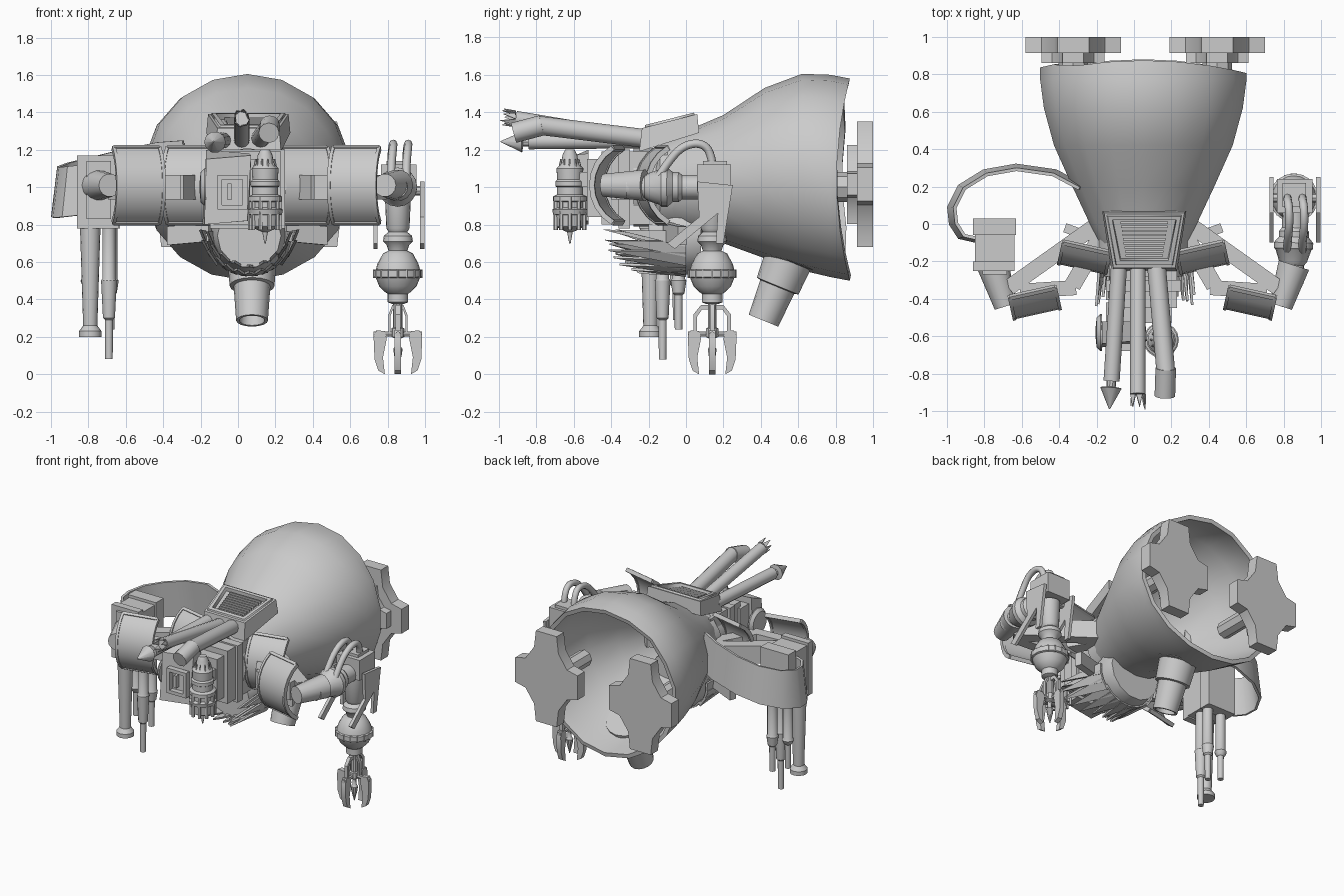
import bpy, bmesh, random
from math import sin, cos, pi, radians
from mathutils import Vector, Matrix

if "Cube" in bpy.data.objects:
    bpy.data.objects.remove(bpy.data.objects["Cube"])

random.seed(4)
XC = 0.05


def make(name, verts, faces, angle=35, thick=0, offset=-1):
    me = bpy.data.meshes.new(name)
    me.from_pydata([tuple(v) for v in verts], [], faces)
    bm = bmesh.new()
    bm.from_mesh(me)
    bmesh.ops.recalc_face_normals(bm, faces=bm.faces)
    bm.to_mesh(me)
    bm.free()
    ob = bpy.data.objects.new(name, me)
    bpy.context.collection.objects.link(ob)
    if thick:
        m = ob.modifiers.new("thickness", 'SOLIDIFY')
        m.thickness, m.offset = thick, offset
        solid = bpy.data.meshes.new_from_object(ob.evaluated_get(bpy.context.evaluated_depsgraph_get()))
        ob.modifiers.clear()
        ob.data = solid
    ob.data.polygons.foreach_set("use_smooth", [True] * len(ob.data.polygons))
    ob.data.set_sharp_from_angle(angle=radians(angle))
    return ob


def skin(name, rings, caps=(True, True), **kw):
    n = len(rings[0])
    faces = [(i * n + j, i * n + (j + 1) % n, (i + 1) * n + (j + 1) % n, (i + 1) * n + j)
             for i in range(len(rings) - 1) for j in range(n)]
    if caps[0]:
        faces.append(tuple(range(n))[::-1])
    if caps[1]:
        faces.append(tuple(range((len(rings) - 1) * n, len(rings) * n)))
    return make(name, [v for r in rings for v in r], faces, **kw)


def lathe(name, prof, base=(0, 0, 0), d=(0, 0, 1), n=16, **kw):
    q = Vector(d).to_track_quat('Z', 'Y')
    rings = [[Vector(base) + q @ Vector((r * cos(2 * pi * j / n), r * sin(2 * pi * j / n), h))
              for j in range(n)] for r, h in prof]
    return skin(name, rings, **kw)


def rod(name, p, q, r, r2=None, n=12):
    d = Vector(q) - Vector(p)
    return lathe(name, [(r, 0), (r2 or r, d.length)], p, d, n)


def box(name, lo, hi):
    (a, b, c), (d, e, f) = lo, hi
    return skin(name, [[(a, b, z), (d, b, z), (d, e, z), (a, e, z)] for z in (c, f)])


def beam(name, p, q, w, h):
    p, q = Vector(p), Vector(q)
    s = (q - p).cross(Vector((0, 0, 1))).normalized() * w / 2
    u = Vector((0, 0, h / 2))
    return skin(name, [[c + s + u, c - s + u, c - s - u, c + s - u] for c in (p, q)])


def prism(name, pts, thick, loc, rot=0):
    m = Matrix.Translation(loc) @ Matrix.Rotation(rot, 4, 'Z')
    return skin(name, [[m @ Vector((u, t, z)) for u, z in pts] for t in (-thick / 2, thick / 2)])


def hose(name, pts, r):
    cu = bpy.data.curves.new(name, 'CURVE')
    cu.dimensions, cu.bevel_depth, cu.bevel_resolution, cu.use_fill_caps = '3D', r, 2, True
    sp = cu.splines.new('NURBS')
    sp.points.add(len(pts) - 1)
    for p, co in zip(sp.points, pts):
        p.co = (*co, 1)
    sp.use_endpoint_u, sp.order_u, sp.resolution_u = True, 3, 5
    bpy.context.collection.objects.link(bpy.data.objects.new(name, cu))


# open bowl-shaped body with a wavy rear rim
rings = []
for y, rx, zb, zt in [(-.14, .22, .78, 1.24), (0, .29, .735, 1.3), (.2, .385, .7, 1.385), (.42, .485, .62, 1.53),
                      (.62, .54, .555, 1.605), (.77, .56, .52, 1.6), (.84, .56, .5, 1.58)]:
    rim = y > .8
    rings.append([(XC + rx * sin(a), y + rim * (.035 * cos(2 * a) + .03 * (sin(a) < -.8)),
                   (zb + zt) / 2 + (zt - zb) / 2 * cos(a)) for a in [2 * pi * j / 18 for j in range(18)]])
skin("body_shell", rings, (True, False), thick=0.03)
lathe("body_neck", [(.25, 0), (.25, .12), (.21, .14), (.21, .26)], (XC, -.02, 1), (0, -1, 0), 16)

# rear cross-shaped wheels on stub axles
quad = [(.255, .09), (.17, .11), (.1, .21), (.085, .335)]
cross = quad + [(-u, z) for u, z in quad[::-1]] + [(-u, -z) for u, z in quad] + [(u, -z) for u, z in quad[::-1]]
for x in (-.325, .445):
    prism("rear_cross", cross, .085, (x, .957, 1.015))
    prism("rear_cross_hub", [(u * .66, z * .63) for u, z in cross], .06, (x, .89, 1.015))
    rod("rear_axle", (x, .55, 1), (x, .9, 1), .06, n=8)
    rod("rear_axle_collar", (x, .81, 1), (x, .88, 1), .08, n=8)

# top vent with recessed slats
vent = skin("vent_housing", [
    [(-.12, -.25, 1.19), (.23, -.25, 1.19), (.28, .07, 1.29), (-.17, .07, 1.29)],
    [(-.11, -.235, 1.315), (.22, -.235, 1.315), (.27, .06, 1.39), (-.16, .06, 1.39)]])
bm = bmesh.new()
bm.from_mesh(vent.data)
bm.normal_update()
top = max(bm.faces, key=lambda f: f.calc_center_median().z)
for w, d in ((.02, 0), (.005, .012), (.032, 0), (.004, -.03)):
    bmesh.ops.inset_region(bm, faces=[top], thickness=w)
    bmesh.ops.translate(bm, verts=top.verts, vec=top.normal * d)
bm.to_mesh(vent.data)
bm.free()
for i in range(9):
    y = -.175 + i * .022
    box("vent_slat", (-.045 - .03 * i / 9, y, 1.3 + i * .0056), (.155 + .03 * i / 9, y + .012, 1.328 + i * .0056))

# three forward pipes: spear, torn pipe, bent pipe
rod("spear_shaft", (-.08, -.22, 1.25), (-.12, -.84, 1.245), .043)
lathe("spear_head", [(.025, 0), (.025, .04), (.058, .045), (.003, .16)], (-.12, -.83, 1.24), (-.07, -1, .02), 10)
tip = Vector((.02, -.91, 1.365))
rod("torn_pipe", (.02, -.22, 1.25), tip, .042)
for k in range(7):
    pts = [tip + Vector((.04 * cos(t), 0, .04 * sin(t))) for t in [2 * pi * (k + t) / 7 for t in (0, .5, 1)]]
    pts[1] += Vector((0, -random.uniform(.06, .085), .01))
    make("torn_pipe_shard", pts, [(0, 1, 2)], thick=.006)
rod("bent_pipe", (.12, -.22, 1.26), (.17, -.79, 1.33), .05)
rod("bent_pipe_end", (.17, -.77, 1.33), (.165, -.92, 1.29), .055)


# curved armour plates with raised edges, and struts behind them
def plate(name, cx, cy, yaw, w):
    m = Matrix.Translation((cx, cy, 1.01)) @ Matrix.Rotation(yaw, 4, 'Z')

    def arc(nm, x0, x1, a0, a1, t):
        angs = [radians(a0 + (a1 - a0) * k / 8) for k in range(9)]
        v = [m @ Vector((x, .225 - .23 * cos(a), .23 * sin(a))) for a in angs for x in (x0, x1)]
        make(nm, v, [(2 * k, 2 * k + 1, 2 * k + 3, 2 * k + 2) for k in range(8)], thick=t, offset=0)
    arc(name, -w / 2, w / 2, -60, 60, .016)
    for s in (-1, 1):
        arc(name + "_side_rim", s * w / 2 - .009, s * w / 2 + .009, -60, 60, .028)
        arc(name + "_end_rim", -w / 2, w / 2, s * 59 - 2.5, s * 59 + 2.5, .028)


for s in (-1, 1):
    X = lambda d: XC + s * d
    plate("outer_plate", X(.565) - .005, -.47, -s * radians(12.5), .25)
    plate("inner_plate", X(.325), -.23, s * radians(12.5), .255)
    beam("long_strut", (X(.2), .03, 1), (X(.72), -.34, 1), .085, .13)
    beam("inner_strut", (X(.17), .03, 1), (X(.38), -.33, 1), .09, .13)
    beam("plate_bracket", (X(.36), -.34, 1), (X(.66), -.36, 1), .08, .13)
    beam("side_tab", (X(.2), -.1, .76), (X(.42), -.02, .74), .05, .1)
    rod("shoulder_joint", (X(.735), -.44, 1.01), (X(.805), -.22, 1.01), .062, .085, n=14)

# central chest unit with framed hatch and side lens
box("chest_block", (-.13, -.45, .8), (.23, -.1, 1.19))
box("chest_rib", (-.15, -.36, .78), (.25, -.3, 1.2))
skin("head_block", [[(-.19, -.52, .8), (.06, -.52, .82), (.06, -.52, 1.18), (-.17, -.52, 1.2)],
                    [(-.18, -.66, .8), (.05, -.64, .82), (.07, -.62, 1.17), (-.17, -.64, 1.15)]])
box("head_neck", (-.15, -.53, .84), (.2, -.42, 1.15))
for a, b in (((-.11, .88), (.05, .905)), ((-.11, 1.04), (.05, 1.065)), ((-.11, .88), (-.085, 1.065)), ((.025, .88), (.05, 1.065))):
    box("hatch_frame", (a[0], -.68, a[1]), (b[0], -.64, b[1]))
box("hatch_handle", (-.055, -.675, .93), (-.035, -.64, 1.02))
lathe("side_lens", [(.1, 0), (.1, .01), (.08, .03), (.03, .035)], (-.17, -.58, 1), (-1, 0, 0))

# hanging ribbed canister
C = (.145, -.62, 0)
lathe("canister", [(.004, .7), (.015, .76), (.05, .775), (.075, .79), (.08, .85), (.09, .855), (.095, .88), (.075, .89), (.075, .92),
                   (.09, .925), (.09, .95), (.07, .96), (.07, 1.0), (.078, 1.005), (.078, 1.03), (.068, 1.04),
                   (.072, 1.1), (.045, 1.13), (.04, 1.17), (.025, 1.2)], C)
for k in range(10):
    u, v = cos(2 * pi * k / 10), sin(2 * pi * k / 10)
    P = lambda r, z: (C[0] + r * u, C[1] + r * v, z)
    rod("canister_rib", P(.08, .77), P(.08, .95), .012, n=5)
    rod("canister_crown", P(.06, 1.08), P(.05, 1.15), .01, .004, n=5)
box("canister_mount", (.1, -.6, 1.0), (.19, -.45, 1.08))

# torn lower jaw: broad jagged shards flaring outward and forward
for r, n in ((.225, 13), (.19, 9)):
    for k in range(n):
        a = [pi * (.97 + 1.06 * (k + t) / n) for t in (-.3, .5, 1.3)]
        side = abs(cos(a[1]))
        p = [Vector((.06 + r * cos(t), .0, .73 + r * sin(t) * .93)) for t in a]
        p[1] += Vector((.03 * cos(a[1]), -.26 - .2 * side * random.uniform(.5, 1), .02 + .03 * side))
        make("jaw_shard", [p[0], p[2], p[2].lerp(p[1], .6) - Vector((0, .04, 0)), p[1], p[0].lerp(p[1], .45)],
             [(0, 1, 2, 3, 4)], thick=.014)
skin("jaw_root", [[(.06 + r * cos(a), y, .74 + r * sin(a)) for a in [2 * pi * j / 14 for j in range(14)]]
                  for r, y in ((.2, .08), (.215, -.02), (.17, -.2))])

# belly nozzle
lathe("belly_nozzle", [(.16, -.03), (.16, .01), (.13, .015), (.12, .16), (.098, .165), (.085, .36), (.068, .36), (.06, .26)],
      (.075, .55, .62), (0, -.38, -.93), 16)

# left weapon arm: leaning strap, stepped box, hanging barrels
path = [(-.27, .2, 1.11), (-.42, .28, 1.1), (-.63, .31, 1.06), (-.8, .28, 1.02), (-.93, .2, .99),
        (-.985, .09, .97), (-.975, 0, .965), (-.93, -.07, .97), (-.84, -.09, .98)]
v = [(-.6 + (x + .6) * f, .05 + (y - .05) * f, z + s) for x, y, z in path for s, f in ((-.13, 1.015), (.14, .93))]
make("arm_strap", v, [(2 * k, 2 * k + 1, 2 * k + 3, 2 * k + 2) for k in range(8)], thick=.018, offset=0)
box("weapon_box", (-.85, -.24, .79), (-.64, .02, 1.15))
box("weapon_box_rear", (-.86, -.06, .78), (-.63, .03, 1.17))
box("weapon_box_front", (-.86, -.25, .78), (-.64, -.2, 1.17))
box("weapon_box_panel", (-.81, -.27, .83), (-.68, -.24, 1.14))
lathe("flared_barrel", [(.055, 0), (.038, .53), (.06, .56), (.06, .59), (.04, .59)], (-.79, -.19, .79), (0, 0, -1))
for x, y, h in ((-.69, -.125, .71), (-.68, -.04, .55), (-.8, -.05, .5)):
    lathe("barrel", [(.035, 0), (.035, .28), (.042, .29), (.032, .83 * h - .1), (.022, .83 * h - .09), (.02, h)],
          (x, y, .79), (0, 0, -1), 12)

# right arm: upper arm, elbow box, hoses, side guards
lathe("upper_arm", [(.06, -.1), (.06, .0), (.075, .02), (.095, .08), (.105, .09), (.105, .12), (.08, .15), (.08, .18), (.065, .2), (.065, .3)],
      (.85, -.22, 1.0), (.03, 1, 0))
box("elbow_box", (.765, .06, .97), (.955, .24, 1.12))
box("elbow_cap", (.795, .09, 1.1), (.92, .22, 1.14))
for x in (.82, .9):
    hose("arm_hose", [(x, -.15, 1.05), (x, -.1, 1.13), (x + .01, -.02, 1.22), (x + .01, .08, 1.24), (x, .14, 1.18), (x, .15, 1.05)], .022)
guard = [(.06, 1.03), (.25, 1.01), (.2, .7), (.16, .7), (.17, .86), (-.06, .67), (-.1, .7), (.07, .84)]
for x in (.735, .985):
    prism("arm_guard", guard, .022, (x, 0, 0), pi / 2)
rod("guard_pin", (.73, .14, .98), (.985, .14, .98), .025, n=8)

# forearm with ball joint and four-clawed gripper
G = (.855, .14, 0)
lathe("forearm", [(.07, .96), (.062, .78), (.05, .76), (.075, .74), (.08, .71), (.06, .69), (.05, .66), (.08, .645), (.11, .59),
                  (.118, .56), (.13, .555), (.13, .52), (.118, .515), (.1, .47), (.07, .44), (.055, .43), (.055, .385), (.03, .375)], G, n=20)
lathe("gripper_core", [(.025, .4), (.025, .25), (.035, .245), (.035, .2), (.014, .19), (.014, .15), (.025, .135), (.02, .1), (.003, .03)], G, n=10)
for k in range(16):
    x, y = G[0] + .125 * cos(pi * k / 8), G[1] + .125 * sin(pi * k / 8)
    rod("joint_bolt", (x, y, .515), (x, y, .56), .007, n=6)
claw = [(.06, .19), (.07, .23), (.115, .235), (.13, .2), (.125, .08), (.105, .02), (.07, 0), (.08, .09)]
arch = [(.02, .37), (.06, .37), (.1, .32), (.1, .22), (.08, .22), (.08, .31), (.055, .345), (.02, .345)]
for k in range(4):
    a = k * pi / 2
    prism("claw", claw, .035, G, a)
    prism("claw_arch", [(u if k % 2 else u * .5, z) for u, z in arch], .025, G, a)
    rod("claw_link", (G[0], G[1], .215), (G[0] + .13 * cos(a), G[1] + .13 * sin(a), .215), .014, n=8)
